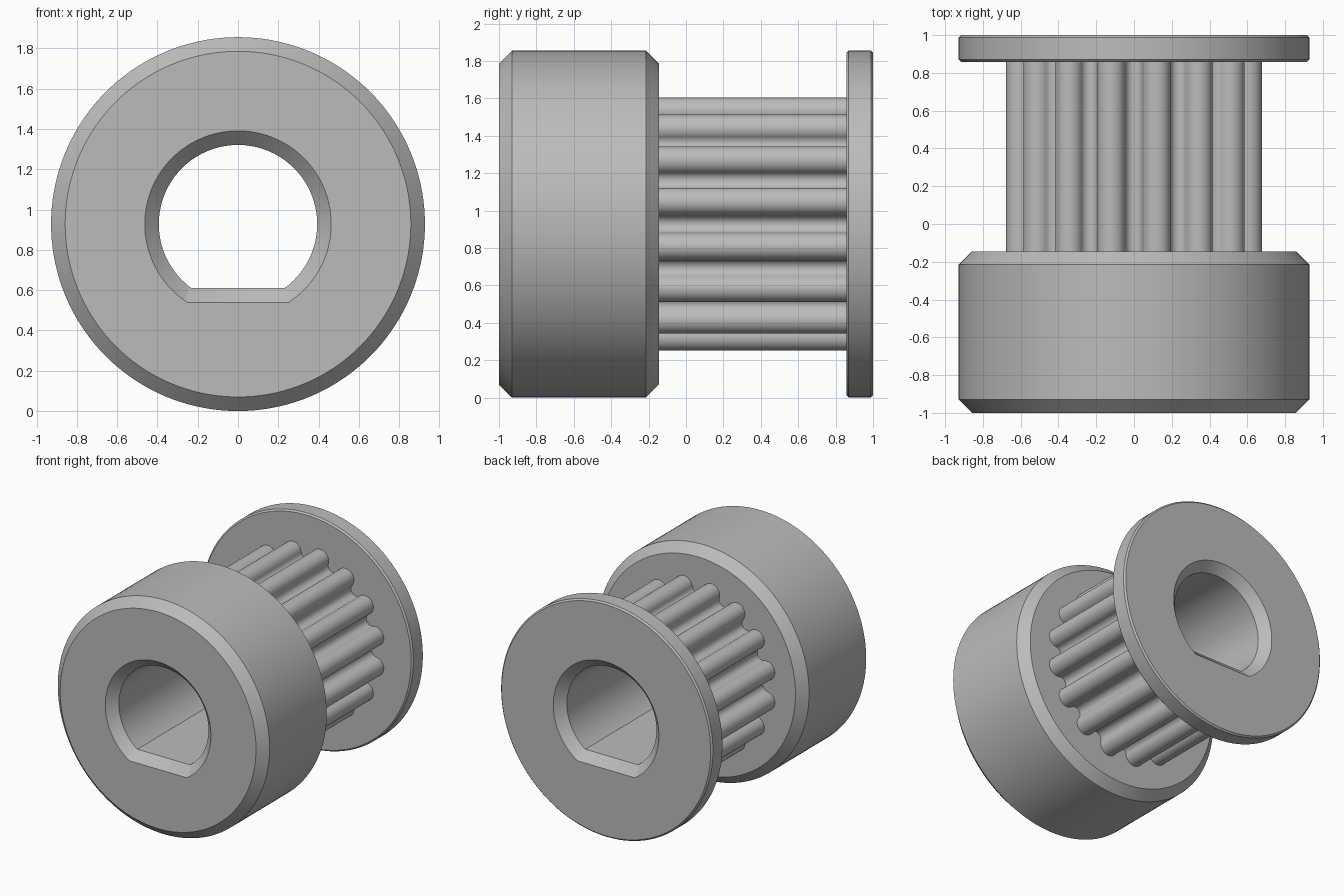
import bpy, bmesh, math

cube = bpy.data.objects.get("Cube")
if cube:
    bpy.data.objects.remove(cube, do_unlink=True)

RADIUS = 0.928          # hub and flange radius, also the axis height
TEETH = 16

steel = bpy.data.materials.new("grey metal")
steel.use_nodes = True
GREY = (0.5, 0.5, 0.5, 1)
steel.diffuse_color = GREY
steel.node_tree.nodes["Principled BSDF"].inputs["Base Color"].default_value = GREY


def circle(r, n=144):
    return [(r * math.cos(2 * math.pi * i / n), r * math.sin(2 * math.pi * i / n))
            for i in range(n)]


def d_shape(grow, n=96):
    """Round bore with a flat along the bottom."""
    r, flat = 0.393 + grow, 0.318 + grow
    start = -math.asin(flat / r)
    sweep = math.pi - 2 * start
    return [(r * math.cos(start + sweep * i / n), r * math.sin(start + sweep * i / n))
            for i in range(n + 1)]


def tooth_profile(ring=0.615, tip=0.074, root=0.57, steps=10):
    """Round teeth joined by tangent round grooves."""
    half = math.pi / TEETH
    tx, ty = ring * math.sin(half), ring * math.cos(half)
    # groove radius that touches both neighbouring teeth
    groove = (tx**2 + (ty - root)**2 - tip**2) / (2 * (tip + ty - root))
    gx = (root + groove) * math.cos(half)
    gy = (root + groove) * math.sin(half)
    join = math.atan2(gy, gx - ring)      # tangent direction, tooth to groove
    points = []
    for k in range(TEETH):
        turn = (2 * k + 1) * half
        local = []
        for i in range(2 * steps + 1):
            a = join * (i / steps - 1)
            local.append((ring + tip * math.cos(a), tip * math.sin(a)))
        first, last = join + math.pi, half + math.pi
        last = 2 * last - first           # mirror about the groove centre line
        for i in range(1, 2 * steps):
            a = first + (last - first) * i / (2 * steps)
            local.append((gx + groove * math.cos(a), gy + groove * math.sin(a)))
        c, s = math.cos(turn), math.sin(turn)
        points += [(x * c - y * s, x * s + y * c) for x, y in local]
    return points


def loft(name, sections):
    """Solid through matching outlines placed along the y axis."""
    bm = bmesh.new()
    rings = [[bm.verts.new((x, y, RADIUS + z)) for x, z in outline]
             for y, outline in sections]
    for a, b in zip(rings, rings[1:]):
        for i in range(len(a)):
            j = (i + 1) % len(a)
            bm.faces.new((a[i], a[j], b[j], b[i]))
    bm.faces.new(rings[0])
    bm.faces.new(rings[-1])
    bmesh.ops.recalc_face_normals(bm, faces=bm.faces)
    mesh = bpy.data.meshes.new(name)
    bm.to_mesh(mesh)
    bm.free()
    mesh.materials.append(steel)
    obj = bpy.data.objects.new(name, mesh)
    bpy.context.collection.objects.link(obj)
    return obj


def chamfered_disc(name, y0, y1, bevel):
    return loft(name, [(y0, circle(RADIUS - bevel)), (y0 + bevel, circle(RADIUS)),
                       (y1 - bevel, circle(RADIUS)), (y1, circle(RADIUS - bevel))])


# Solid parts along the axis
teeth = tooth_profile()
parts = [
    chamfered_disc("hub", -1, -0.145, 0.07),
    loft("toothed_barrel", [(-0.145, teeth), (0.858, teeth)]),
    chamfered_disc("end_flange", 0.858, 1, 0.012),
]

# Bore with a flat, widening at both mouths
cutter = loft("bore_cutter", [(-1.05, d_shape(0.12)), (-0.93, d_shape(0)),
                              (0.93, d_shape(0)), (1.05, d_shape(0.12))])
cutter.hide_render = True

for part in parts:
    bpy.ops.object.select_all(action="DESELECT")
    part.select_set(True)
    bpy.context.view_layer.objects.active = part
    cut = part.modifiers.new("bore", "BOOLEAN")
    cut.operation = "DIFFERENCE"
    cut.solver = "EXACT"
    cut.object = cutter
    bpy.ops.object.modifier_apply(modifier=cut.name)
    bpy.ops.object.shade_smooth_by_angle(angle=math.radians(30))

bpy.data.objects.remove(cutter, do_unlink=True)
